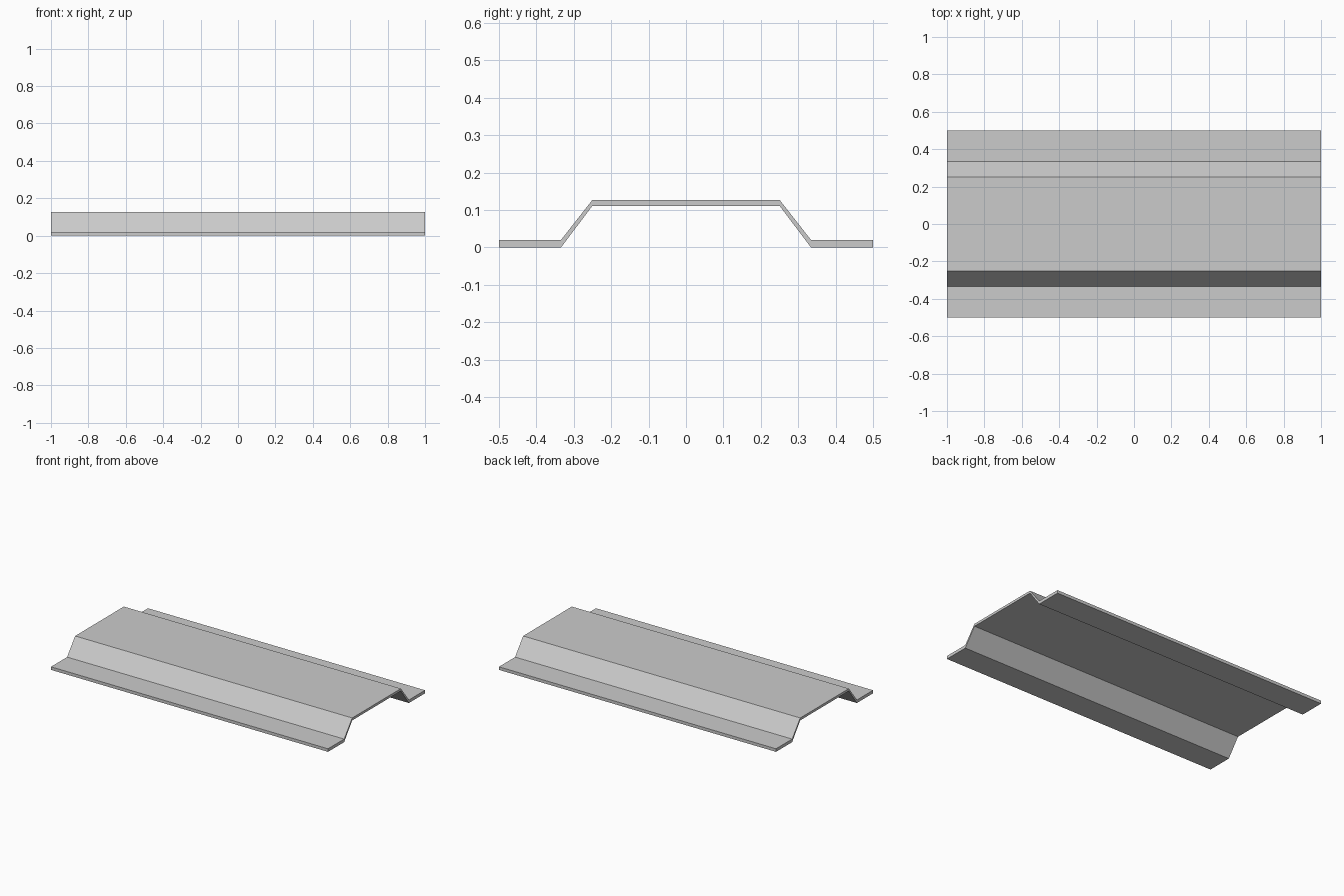
import bpy, bmesh

if "Cube" in bpy.data.objects:
    bpy.data.objects.remove(bpy.data.objects["Cube"])

# Hat-channel cross-section: (y, underside z, top z) for one half, outer edge inwards
half = [(0.5, 0.0, 0.02), (0.334, 0.0, 0.02), (0.251, 0.11, 0.126)]
stations = [(-y, b, t) for y, b, t in half] + half[::-1]
outline = [(y, b) for y, b, t in stations] + [(y, t) for y, b, t in reversed(stations)]

# Extrude the profile along x
bm = bmesh.new()
face = bm.faces.new([bm.verts.new((-1, y, z)) for y, z in outline])
result = bmesh.ops.extrude_face_region(bm, geom=[face], use_keep_orig=True)
moved = [g for g in result["geom"] if isinstance(g, bmesh.types.BMVert)]
bmesh.ops.translate(bm, verts=moved, vec=(2, 0, 0))
bmesh.ops.recalc_face_normals(bm, faces=bm.faces)

mesh = bpy.data.meshes.new("folded_panel")
bm.to_mesh(mesh)
bm.free()
panel = bpy.data.objects.new("folded_panel", mesh)
bpy.context.collection.objects.link(panel)
